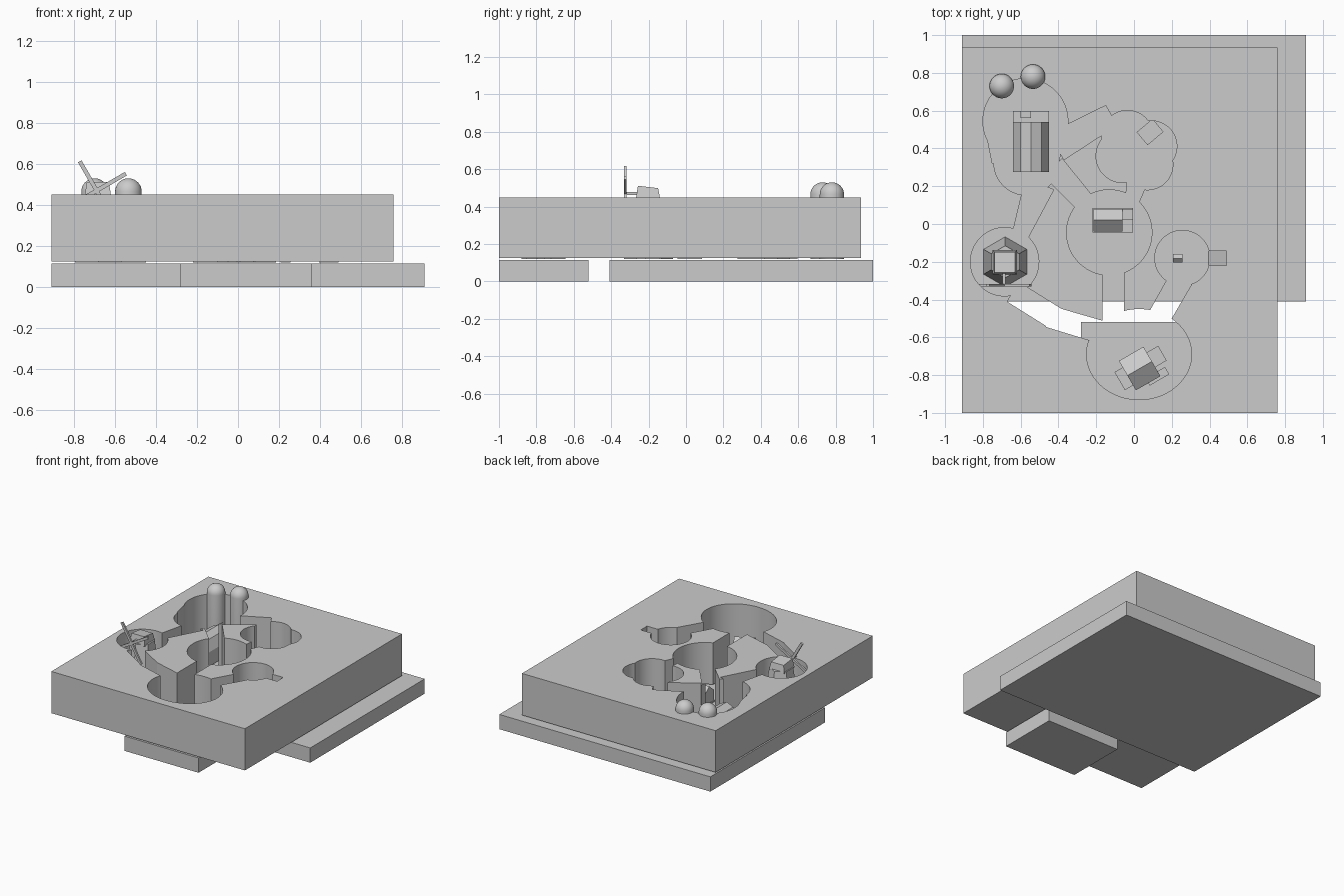
import bpy, bmesh, math
from mathutils import Matrix, Vector

if "Cube" in bpy.data.objects:
    bpy.data.objects.remove(bpy.data.objects["Cube"])

FLOOR, TOP = 0.12, 0.45


def finish(name, bm, rot=0, loc=(0, 0, 0)):
    bmesh.ops.recalc_face_normals(bm, faces=bm.faces)
    bm.transform(Matrix.Translation(Vector(loc)) @ Matrix.Rotation(math.radians(rot), 4, 'Z'))
    me = bpy.data.meshes.new(name)
    bm.to_mesh(me)
    bm.free()
    ob = bpy.data.objects.new(name, me)
    bpy.context.collection.objects.link(ob)
    return ob


def extrude(name, pts, vec, **kw):
    bm = bmesh.new()
    f = bm.faces.new([bm.verts.new(p) for p in pts])
    r = bmesh.ops.extrude_face_region(bm, geom=[f], use_keep_orig=True)
    bmesh.ops.translate(bm, vec=vec, verts=[v for v in r['geom'] if isinstance(v, bmesh.types.BMVert)])
    return finish(name, bm, **kw)


def prism(name, pts, z0, z1, **kw):
    return extrude(name, [(x, y, z0) for x, y in pts], (0, 0, z1 - z0), **kw)


def box(name, x0, x1, y0, y1, z0, z1, **kw):
    return prism(name, [(x0, y0), (x1, y0), (x1, y1), (x0, y1)], z0, z1, **kw)


def gable(name, x0, x1, y0, y1, wall, peak, **kw):
    pts = [(y0, 0), (y1, 0), (y1, wall), ((y0 + y1) / 2, peak), (y0, wall)]
    return extrude(name, [(x0, y, FLOOR + z) for y, z in pts], (x1 - x0, 0, 0), **kw)


def carve(slab, pts):
    cut = prism("cutter", pts, .05, .6)
    cut.hide_render = True
    bpy.context.view_layer.objects.active = slab
    mod = slab.modifiers.new("cut", 'BOOLEAN')
    mod.operation, mod.solver, mod.object = 'DIFFERENCE', 'EXACT', cut
    bpy.ops.object.modifier_apply(modifier=mod.name)
    bpy.data.objects.remove(cut)


def carve_round(slab, cx, cy, rx, ry, n=64):
    angles = [math.tau * (i + .37) / n for i in range(n)]
    carve(slab, [(cx + rx * math.cos(a), cy + ry * math.sin(a)) for a in angles])


def carve_path(slab, start, end, w0, w1):
    a, b = Vector(start), Vector(end)
    side = (b - a).orthogonal().normalized() / 2
    carve(slab, [a - side * w0, b - side * w1, b + side * w1, a + side * w0])


def smooth(ob):
    for o in bpy.context.selected_objects:
        o.select_set(False)
    ob.select_set(True)
    bpy.context.view_layer.objects.active = ob
    bpy.ops.object.shade_smooth_by_angle(angle=math.radians(30))


# lower plates and thick upper slab
box("base_plate", -.91, .91, -.41, 1, 0, .115)
box("front_base_plate", -.28, .36, -1, -.52, 0, .115)
slab = box("upper_slab", -.91, .76, -1, .935, .125, TOP)

# round clearings: barn, windmill, middle, right, then the lobed back one
for cx, cy, r in [(-.575, .545, .225), (-.57, .325, .172), (-.685, -.2, .181),
                  (-.131, -.045, .226), (.256, -.18, .146), (-.06, .36, .141),
                  (-.035, .465, .136), (.093, .412, .134), (.072, .315, .134)]:
    carve_round(slab, cx, cy, r, r)
carve_round(slab, .027, -.69, .278, .24)

# paths between the clearings
carve_path(slab, (-.575, .545), (-.575, .32), .44, .35)
carve_path(slab, (-.41, .41), (-.12, .575), .16, .12)
carve_path(slab, (-.43, .3), (-.19, .035), .135, .095)
carve_path(slab, (-.5, .21), (-.61, -.08), .16, .08)
carve_path(slab, (.02, .24), (-.02, .08), .11, .06)
carve_path(slab, (-.11, -.2), (-.11, -.58), .115, .115)
carve_path(slab, (-.64, -.36), (-.416, -.5), .12, .12)
carve_path(slab, (-.45, -.49), (-.13, -.585), .115, .12)
carve_path(slab, (.25, -.29), (.11, -.535), .125, .12)
carve_path(slab, (.35, -.181), (.49, -.181), .078, .078)
smooth(slab)

# silos with domed tops
for i, (x, y) in enumerate([(-.70, .73), (-.535, .78)]):
    bm = bmesh.new()
    prof = [(0, FLOOR), (.065, FLOOR)]
    for k in range(9):
        a = math.pi / 2 * k / 8
        prof.append((.065 * math.cos(a), .465 + .065 * math.sin(a)))
    vs = [bm.verts.new((r, 0, z)) for r, z in prof]
    es = [bm.edges.new(p) for p in zip(vs, vs[1:])]
    bmesh.ops.spin(bm, geom=vs + es, cent=(0, 0, 0), axis=(0, 0, 1), angle=math.tau, steps=32)
    bmesh.ops.remove_doubles(bm, verts=bm.verts, dist=1e-4)
    smooth(finish(f"silo_{i + 1}", bm, loc=(x, y, 0)))

# barn with a mirrored faceted roof
half = [(.095, 0), (.095, .11), (.055, .18)]
barn = half + [(0, .205)] + [(-x, z) for x, z in reversed(half)]
extrude("barn", [(-.545 + x, .275, FLOOR + z) for x, z in barn], (0, .265, 0))
box("barn_yard", -.64, -.45, .54, .597, FLOOR, .127)
box("barn_porch", -.6, -.545, .56, .597, FLOOR, .19)

# middle house
gable("middle_house", -.215, -.06, -.04, .08, .09, .14)
box("middle_house_porch", -.22, -.005, -.046, .085, FLOOR, .13)
box("middle_house_wing", -.1, -.005, .02, .08, FLOOR, .19)

# front house, turned, with wings and a step
kw = dict(rot=30, loc=(.03, -.765, 0))
gable("front_house", -.075, .075, -.09, .09, .1, .16, **kw)
box("front_house_left_wing", -.125, -.06, -.06, .05, FLOOR, .16, **kw)
box("front_house_right_wing", .06, .145, -.035, .055, FLOOR, .18, **kw)
box("front_house_step", 0, .12, -.105, -.06, FLOOR, .15, **kw)

# small shed, ramp in the side notch and a crate
gable("small_shed", .207, .257, -.203, -.16, .06, .08)
extrude("side_ramp", [(.395, -.22, FLOOR), (.49, -.22, FLOOR), (.49, -.22, .21)], (0, .078, 0))
box("crate", -.055, .055, -.045, .045, FLOOR, .17, rot=40, loc=(.085, .487, 0))

# windmill tower, cap, axle and sails
bm = bmesh.new()
bmesh.ops.create_cone(bm, cap_ends=True, segments=6, radius1=.132, radius2=.085, depth=.33)
finish("windmill_tower", bm, loc=(-.682, -.2, FLOOR + .165))
bm = bmesh.new()
bmesh.ops.create_cube(bm, size=1)
for v in bm.verts:
    up = v.co.z > 0
    v.co.xy *= .108 if up else .13
    v.co.z = (.505 - v.co.y * .12) if up else .44
finish("windmill_cap", bm, loc=(-.684, -.203, 0))
box("windmill_axle", -.696, -.68, -.325, -.25, .462, .478)
for i, a in enumerate((30, 120)):
    bm = bmesh.new()
    bmesh.ops.create_cube(bm, size=1)
    bm.transform(Matrix.Translation((-.69, -.325, .47)) @ Matrix.Rotation(-math.radians(a), 4, 'Y')
                 @ Matrix.Diagonal((.33, .014, .02, 1)))
    finish(f"windmill_sail_{i + 1}", bm)
